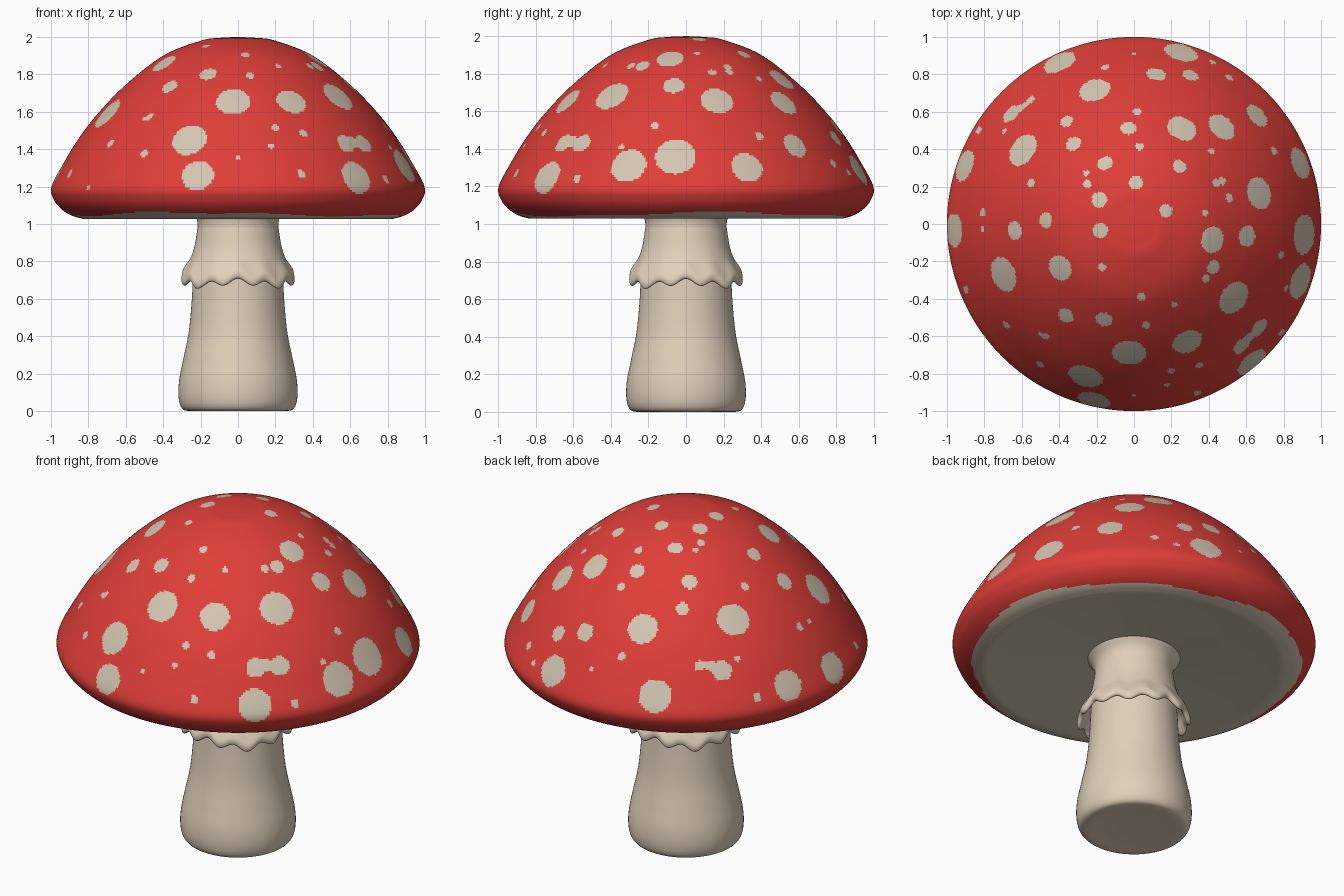
import bpy, bmesh, math
from mathutils import Vector, kdtree

if "Cube" in bpy.data.objects:
    bpy.data.objects.remove(bpy.data.objects["Cube"])


def material(name, rgb):
    m = bpy.data.materials.new(name)
    m.diffuse_color = (*rgb, 1)
    m.use_nodes = True
    m.node_tree.nodes["Principled BSDF"].inputs["Base Color"].default_value = m.diffuse_color
    return m


RED = material("cap red", (0.74, 0.048, 0.040))
PALE = material("spot and gill cream", (0.65, 0.565, 0.44))
CREAM = material("stem cream", (0.75, 0.635, 0.495))


def spline(pts, n):
    """Catmull-Rom curve through the points, n samples per span."""
    p = [Vector(q) for q in pts]
    p = [2 * p[0] - p[1]] + p + [2 * p[-1] - p[-2]]
    out = []
    for i in range(1, len(p) - 2):
        a, b, c, d = p[i - 1:i + 3]
        for k in range(n):
            t = k / n
            out.append(0.5 * (2 * b + (c - a) * t + (2 * a - 5 * b + 4 * c - d) * t * t
                              + (3 * b - a - 3 * c + d) * t ** 3))
    return out + [p[-2]]


def resample(curve, step):
    """Even spacing along a sampled curve."""
    out, walked = [curve[0]], 0
    for a, b in zip(curve, curve[1:]):
        walked += (b - a).length
        if walked >= step:
            out.append(b)
            walked = 0
    return out + ([curve[-1]] if walked > step * 0.1 else [])


def revolve(name, curve, seg, mats, shape=None):
    """Spin an (r, z) profile round z; shape(r, z, angle) may bend it."""
    bm = bmesh.new()
    rings = []
    for r, z in curve:
        if r < 1e-4:
            rings.append([bm.verts.new((0, 0, z))] * seg)
            continue
        ring = []
        for i in range(seg):
            a = 2 * math.pi * i / seg
            rr, zz = shape(r, z, a) if shape else (r, z)
            ring.append(bm.verts.new((rr * math.cos(a), rr * math.sin(a), zz)))
        rings.append(ring)
    for lo, hi in zip(rings, rings[1:]):
        for i in range(seg):
            j = (i + 1) % seg
            bm.faces.new(dict.fromkeys((lo[i], lo[j], hi[j], hi[i])))
    bmesh.ops.recalc_face_normals(bm, faces=bm.faces)
    for f in bm.faces:
        f.smooth = True
    me = bpy.data.meshes.new(name)
    bm.to_mesh(me)
    bm.free()
    for m in mats:
        me.materials.append(m)
    ob = bpy.data.objects.new(name, me)
    bpy.context.collection.objects.link(ob)
    return ob


# Cap profile: dome down to the rim, then the shallow hollow underside
dome = resample(spline([(0, 2.0), (0.1, 1.995), (0.2, 1.98), (0.4, 1.9), (0.6, 1.745), (0.75, 1.59),
                        (0.85, 1.46), (0.93, 1.33), (0.997, 1.2), (0.985, 1.13), (0.945, 1.08),
                        (0.89, 1.045), (0.83, 1.028)], 120), 0.0115)
under = spline([(0.83, 1.028), (0.7, 1.042), (0.5, 1.06), (0.3, 1.078), (0.15, 1.09), (0, 1.09)], 4)
cap = revolve("cap", dome + under[1:], 480, [RED, PALE])

# Large and medium spots seen from above: x, y, radius
SPOTS = [(.12, .80, .053), (.30, .795, .045), (-.21, .715, .085), (-.655, .59, .055), (-.555, .66, .03),
         (-.60, .625, .03), (-.36, .55, .037), (-.325, .43, .043), (-.03, .51, .043), (.255, .51, .08),
         (.47, .52, .08), (.66, .58, .07), (-.595, .395, .092), (-.155, .325, .041), (.245, .31, .038),
         (.67, .165, .088), (.01, .22, .038), (-.185, .13, .043), (.17, .07, .036), (-.18, -.035, .041),
         (-.47, .02, .042), (-.64, -.035, .05), (.42, -.085, .072), (.605, -.065, .058), (.425, -.23, .04),
         (-.70, -.27, .095), (-.395, -.235, .07), (-.365, -.49, .045), (-.16, -.51, .046),
         (.535, -.395, .095), (-.025, -.69, .092), (.285, -.63, .083), (.575, -.65, .055),
         (.67, -.555, .055), (.62, -.605, .035), (-.26, -.815, .095)]
# Small flecks: x, y
FLECKS = [(0, .91), (-.155, .84), (.51, .785), (.42, .865), (.016, .60), (.03, .415), (.415, .39),
          (.47, .23), (.44, .22), (-.255, .27), (-.25, .215), (-.55, .22), (.38, .06), (.51, .14),
          (-.81, .06), (-.81, -.03), (.79, -.165), (.385, -.29), (.81, -.345), (-.17, -.23), (.04, -.39),
          (.215, -.43), (.065, -.54), (-.47, -.60), (-.50, -.59), (-.68, -.54), (-.90, -.35), (-.80, -.60),
          (.35, -.755), (.20, -.785), (.18, -.86), (.79, -.58), (-.83, .50), (-.69, .50), (.75, .39),
          (-.50, -.75), (0, -.915), (.34, -.905)]
# Spots low on the rim: compass angle, height, radius
RIM = [(-102.8, 1.26, .087), (-49.5, 1.25, .092), (-19, 1.31, .098), (-3.5, 1.36, .108), (20, 1.30, .087),
       (74.6, 1.29, .09), (114.7, 1.29, .092), (161, 1.28, .087), (182, 1.27, .09)]


def on_dome(x, y):
    r = math.hypot(x, y)
    p = min((q for q in dome if q.y > 1.19), key=lambda q: abs(q.x - r))
    return Vector((x, y, p.y))


def on_rim(deg, z):
    r = min((q for q in dome if q.y > 1.15), key=lambda q: abs(q.y - z)).x
    a = math.radians(deg)
    return Vector((r * math.cos(a), r * math.sin(a), z))


marks = [(on_dome(x, y), r) for x, y, r in SPOTS]
marks += [(on_dome(x, y), .023 if i % 3 else .018) for i, (x, y) in enumerate(FLECKS)]
marks += [(on_rim(a, z), r) for a, z, r in RIM]

# Colour the cap: spots by distance, underside by a wavering line
faces = cap.data.polygons
tree = kdtree.KDTree(len(faces))
for f in faces:
    c = f.center
    tree.insert(c, f.index)
    a = math.atan2(c.y, c.x)
    edge = 0.905 + 0.018 * math.sin(3 * a + 1) + 0.008 * math.sin(8 * a)
    if c.z < 1.12 and math.hypot(c.x, c.y) < edge:
        f.material_index = 1
tree.balance()
for centre, r in marks:
    for _, i, _ in tree.find_range(centre, r):
        faces[i].material_index = 1

# Stem: swollen foot, slim neck, flare into the cap
stem = spline([(0, 0.008), (0.15, 0.006), (0.26, 0.0), (0.302, 0.018), (0.318, 0.08), (0.314, 0.17),
               (0.292, 0.28), (0.264, 0.42), (0.248, 0.58), (0.238, 0.75), (0.222, 0.9),
               (0.216, 0.99), (0.226, 1.04), (0.26, 1.09)], 6)
revolve("stem", stem, 72, [CREAM])


# Skirt round the stem with a scalloped hem
def hem(r, z, a):
    w = min(1, max(0, (r - 0.235) / 0.06))
    wave = 0.011 * math.cos(4 * a) + 0.017 * math.cos(12 * a)
    return r - w * 0.3 * wave, z + w * wave


skirt = spline([(0.210, 1.02), (0.221, 0.95), (0.233, 0.88), (0.256, 0.81), (0.285, 0.76), (0.305, 0.72),
                (0.304, 0.69), (0.290, 0.682), (0.275, 0.70), (0.258, 0.74), (0.225, 0.78)], 5)
revolve("skirt", skirt, 144, [CREAM], hem)
